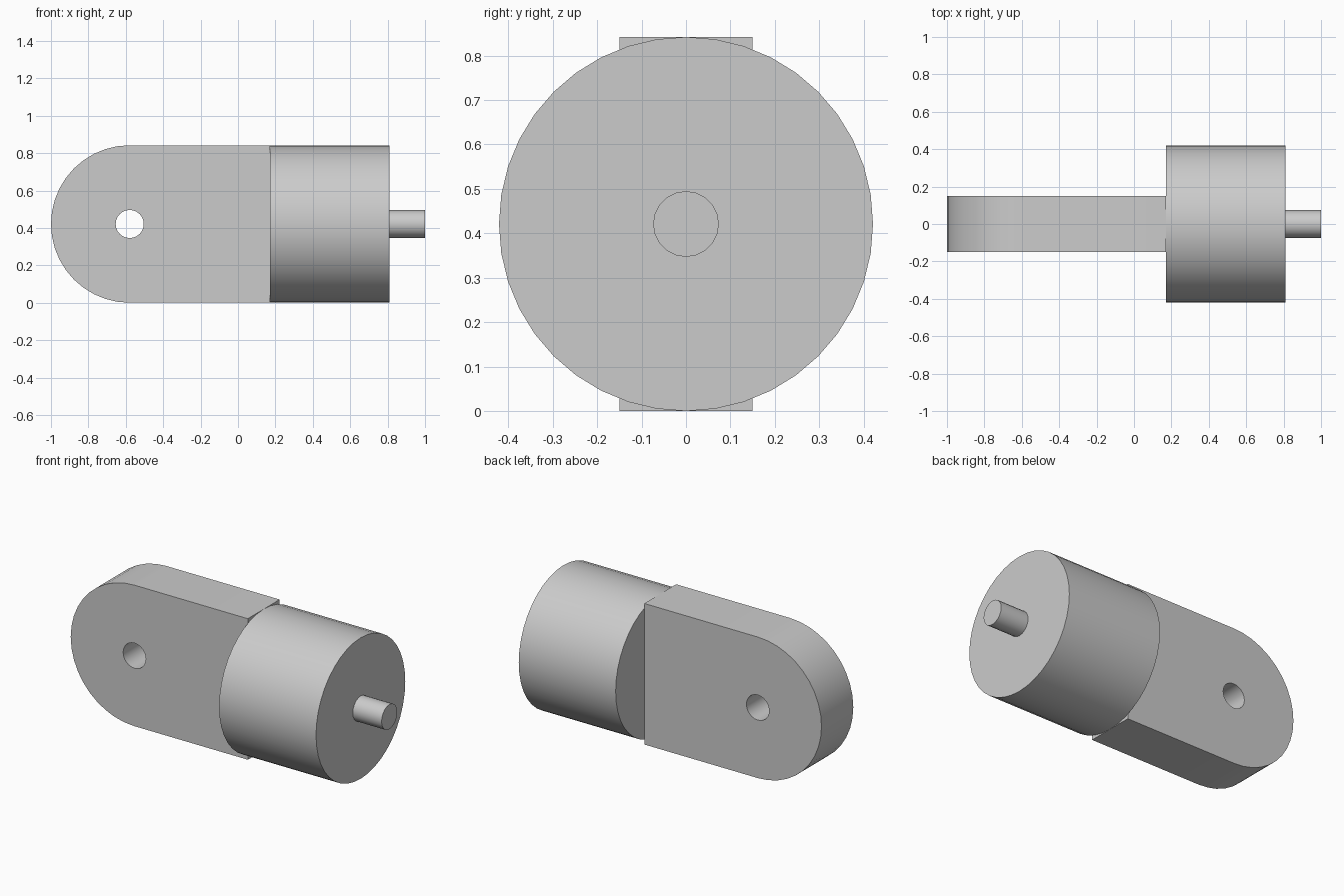
import bpy
import bmesh
from math import sin, cos, pi, radians
from mathutils import Matrix, Vector

cube = bpy.data.objects.get("Cube")
if cube:
    bpy.data.objects.remove(cube, do_unlink=True)

R = 0.421          # body radius, also the half height of the lug
EYE_X = -0.579     # centre of the rounded lug end
HOLE_R = 0.075
HALF_T = 0.15      # half thickness of the lug
BODY_START, BODY_END = 0.17, 0.81

grey = bpy.data.materials.new("plain grey")
grey.use_nodes = True
grey.diffuse_color = (0.6, 0.6, 0.6, 1)
grey.node_tree.nodes["Principled BSDF"].inputs["Base Color"].default_value = (0.6, 0.6, 0.6, 1)


def finish(name, bm):
    bmesh.ops.recalc_face_normals(bm, faces=bm.faces)
    mesh = bpy.data.meshes.new(name)
    bm.to_mesh(mesh)
    bm.free()
    mesh.materials.append(grey)
    obj = bpy.data.objects.new(name, mesh)
    bpy.context.collection.objects.link(obj)
    bpy.ops.object.select_all(action="DESELECT")
    bpy.context.view_layer.objects.active = obj
    obj.select_set(True)
    bpy.ops.object.shade_smooth_by_angle(angle=radians(30))
    return obj


def x_cylinder(name, radius, x0, x1, sides):
    bm = bmesh.new()
    place = Matrix.Translation(((x0 + x1) / 2, 0, R)) @ Matrix.Rotation(pi / 2, 4, "Y")
    bmesh.ops.create_cone(bm, cap_ends=True, segments=sides, radius1=radius,
                          radius2=radius, depth=x1 - x0, matrix=place)
    return finish(name, bm)


def arc(radius, start, end, steps):
    angles = [start + (end - start) * i / steps for i in range(steps + 1)]
    return [(EYE_X + radius * cos(a), R + radius * sin(a)) for a in angles]


# Flat lug: rounded at one end, with a round pin hole
bm = bmesh.new()
outline = arc(R, pi / 2, 3 * pi / 2, 20) + [(BODY_START, 0), (BODY_START, 2 * R)]
hole = arc(HOLE_R, 0, 2 * pi, 24)[:-1]
edges = []
for loop in (outline, hole):
    verts = [bm.verts.new((x, -HALF_T, z)) for x, z in loop]
    edges += [bm.edges.new((v, verts[i - 1])) for i, v in enumerate(verts)]
bmesh.ops.triangle_fill(bm, use_beauty=True, use_dissolve=False, edges=edges,
                        normal=Vector((0, -1, 0)))
result = bmesh.ops.extrude_face_region(bm, geom=bm.faces[:], use_keep_orig=True)
moved = [g for g in result["geom"] if isinstance(g, bmesh.types.BMVert)]
bmesh.ops.translate(bm, verts=moved, vec=(0, 2 * HALF_T, 0))
finish("mounting_lug", bm)

# Round body and its thin shaft
x_cylinder("round_body", R, BODY_START, BODY_END, 40)
x_cylinder("end_shaft", 0.074, BODY_END - 0.02, 1.0, 20)
